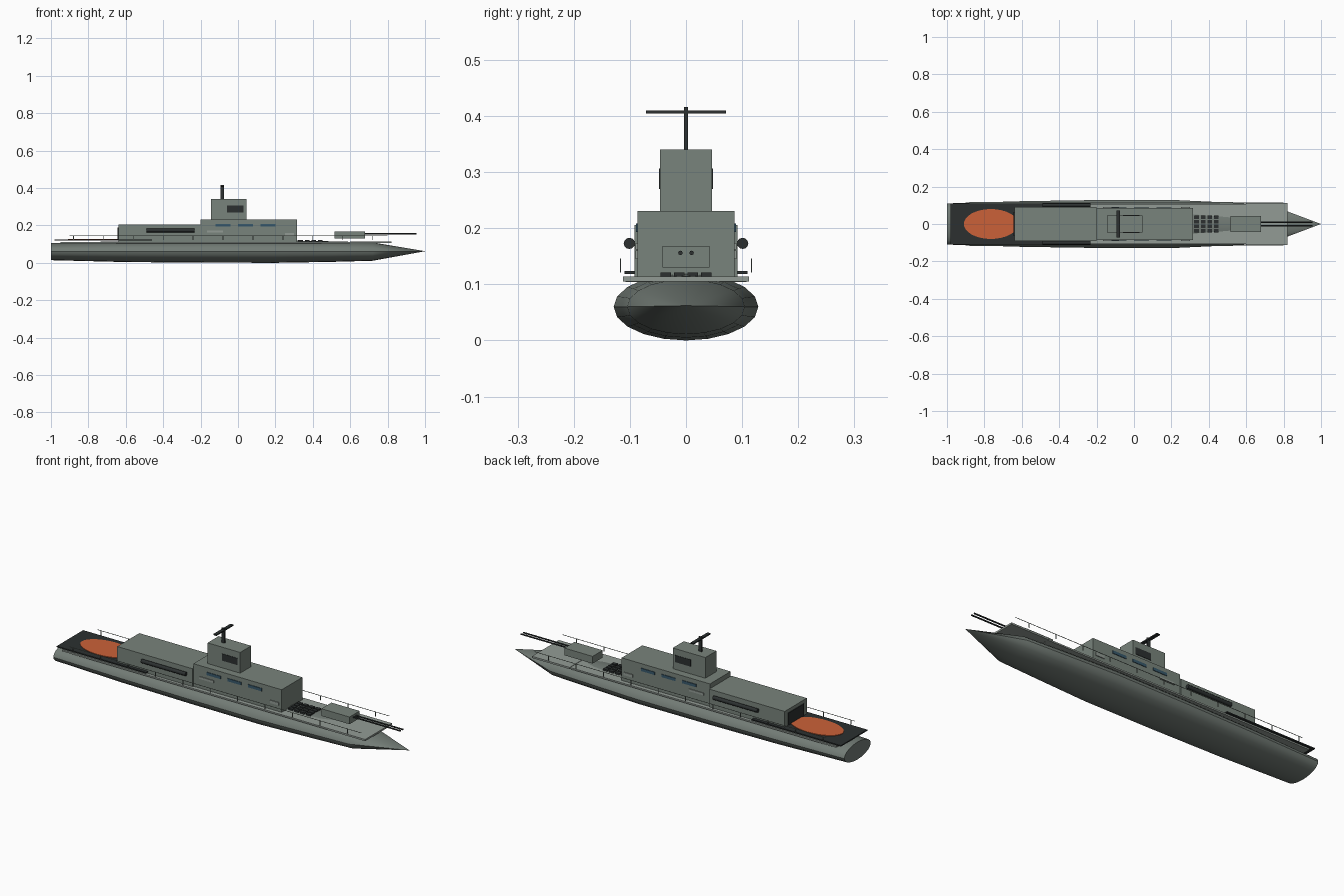
import bpy, bmesh, math

if "Cube" in bpy.data.objects:
    bpy.data.objects.remove(bpy.data.objects["Cube"])


def mat(name, c):
    m = bpy.data.materials.new(name)
    m.diffuse_color = (*c, 1)
    m.use_nodes = True
    m.node_tree.nodes["Principled BSDF"].inputs["Base Color"].default_value = m.diffuse_color
    return m


GREY = mat("grey_paint", (0.19, 0.23, 0.20))
HULL = mat("hull_paint", (0.17, 0.20, 0.18))
DECK = mat("deck_paint", (0.29, 0.33, 0.30))
DARK = mat("dark_paint", (0.025, 0.03, 0.03))
BLUE = mat("window_blue", (0.04, 0.10, 0.15))
ORANGE = mat("pad_orange", (0.60, 0.12, 0.04))


def finish(bm, name, m):
    bmesh.ops.recalc_face_normals(bm, faces=bm.faces)
    me = bpy.data.meshes.new(name)
    bm.to_mesh(me)
    bm.free()
    me.materials.append(m)
    ob = bpy.data.objects.new(name, me)
    bpy.context.collection.objects.link(ob)
    return ob


def smooth(ob):
    bpy.ops.object.select_all(action='DESELECT')
    ob.select_set(True)
    bpy.context.view_layer.objects.active = ob
    bpy.ops.object.shade_smooth_by_angle(angle=math.radians(35))


def box(name, x, y, z, m):
    """Box from (min, max) ranges on each axis."""
    bm = bmesh.new()
    bmesh.ops.create_cube(bm, size=1)
    for v in bm.verts:
        for i, r in enumerate((x, y, z)):
            v.co[i] = r[0] if v.co[i] < 0 else r[1]
    return finish(bm, name, m)


def sides(name, x, y, z, m):
    """Same box on both sides of the ship."""
    box(name + "_left", x, y, z, m)
    box(name + "_right", x, (-y[1], -y[0]), z, m)


def rod(name, x, y, z, r, m, n=12):
    """Cylinder lying along x."""
    bm = bmesh.new()
    bmesh.ops.create_cone(bm, cap_ends=True, segments=n, radius1=r, radius2=r, depth=x[1] - x[0])
    for v in bm.verts:
        a, b, c = v.co
        v.co = ((x[0] + x[1]) / 2 + c, y + a, z + b)
    smooth(finish(bm, name, m))


# Hull: elliptical stations (x, half width, half height) and a pointed bow
stations = [(-1, .11, .046), (-.6, .122, .056), (-.2, .128, .059), (.2, .129, .06),
            (.5, .115, .055), (.72, .105, .049)]
N = 20
bm = bmesh.new()
rings = [[bm.verts.new((x, w * math.cos(2 * math.pi * i / N), .06 + h * math.sin(2 * math.pi * i / N)))
          for i in range(N)] for x, w, h in stations]
for a, b in zip(rings, rings[1:]):
    for i in range(N):
        bm.faces.new((a[i], a[(i + 1) % N], b[(i + 1) % N], b[i]))
tip = bm.verts.new((1, 0, .062))
for i in range(N):
    bm.faces.new((rings[-1][i], rings[-1][(i + 1) % N], tip))
bm.faces.new(rings[0])
smooth(finish(bm, "hull", HULL))

# Decks
box("main_deck", (-.95, .6), (-.108, .108), (.104, .112), DECK)
box("fore_deck", (.6, .82), (-.112, .112), (.105, .114), DECK)
box("flight_deck", (-.98, -.46), (-.11, .11), (.118, .124), DARK)

# Landing pad
bm = bmesh.new()
bmesh.ops.create_cone(bm, cap_ends=True, segments=32, radius1=1, radius2=1, depth=1)
for v in bm.verts:
    v.co = (-.765 + v.co.x * .145, v.co.y * .08, .125 + v.co.z * .004)
finish(bm, "landing_pad", ORANGE)

# Superstructure
box("hangar", (-.64, -.2), (-.092, .092), (.11, .206), GREY)
box("hangar_door", (-.644, -.636), (-.065, .065), (.124, .188), DARK)
box("main_block", (-.2, .315), (-.086, .086), (.11, .231), GREY)
box("bridge_tower", (-.145, .045), (-.046, .046), (.23, .34), GREY)
sides("tower_panel", (-.06, .03), (.044, .048), (.27, .306), DARK)
for i, x in enumerate((-.12, 0, .12)):
    sides(f"window_{i}", (x, x + .08), (.084, .089), (.193, .208), BLUE)
sides("side_plate_aft", (-.165, -.08), (.084, .09), (.162, .174), DECK)
sides("side_plate_fore", (.25, .3), (.084, .09), (.145, .16), DECK)

# Mast with crossbar
box("mast", (-.094, -.076), (-.004, .004), (.34, .416), DARK)
box("mast_crossbar", (-.094, -.076), (-.071, .071), (.404, .41), DARK)

# Launch tubes beside the hangar
for s in (-1, 1):
    rod(f"side_tube_{s}", (-.49, -.232), s * .101, .173, .01, DARK)

# Foredeck hatches
for i in range(4):
    for j in range(4):
        x, y = .335 + i * .035, -.036 + j * .024
        box(f"hatch_{i}_{j}", (x - .013, x + .013), (y - .009, y + .009), (.111, .121), DARK)

# Twin gun
box("gun_turret", (.515, .68), (-.042, .042), (.13, .168), GREY)
for s in (-1, 1):
    rod(f"gun_barrel_{s}", (.66, .955), s * .01, .156, .004, DARK, 8)

# Railings
sides("rail", (-.9, .8), (.116, .118), (.144, .146), GREY)
for i in range(11):
    x = -.88 + .16 * i
    sides(f"rail_post_{i}", (x - .002, x + .002), (.116, .118), (.121, .146), GREY)
